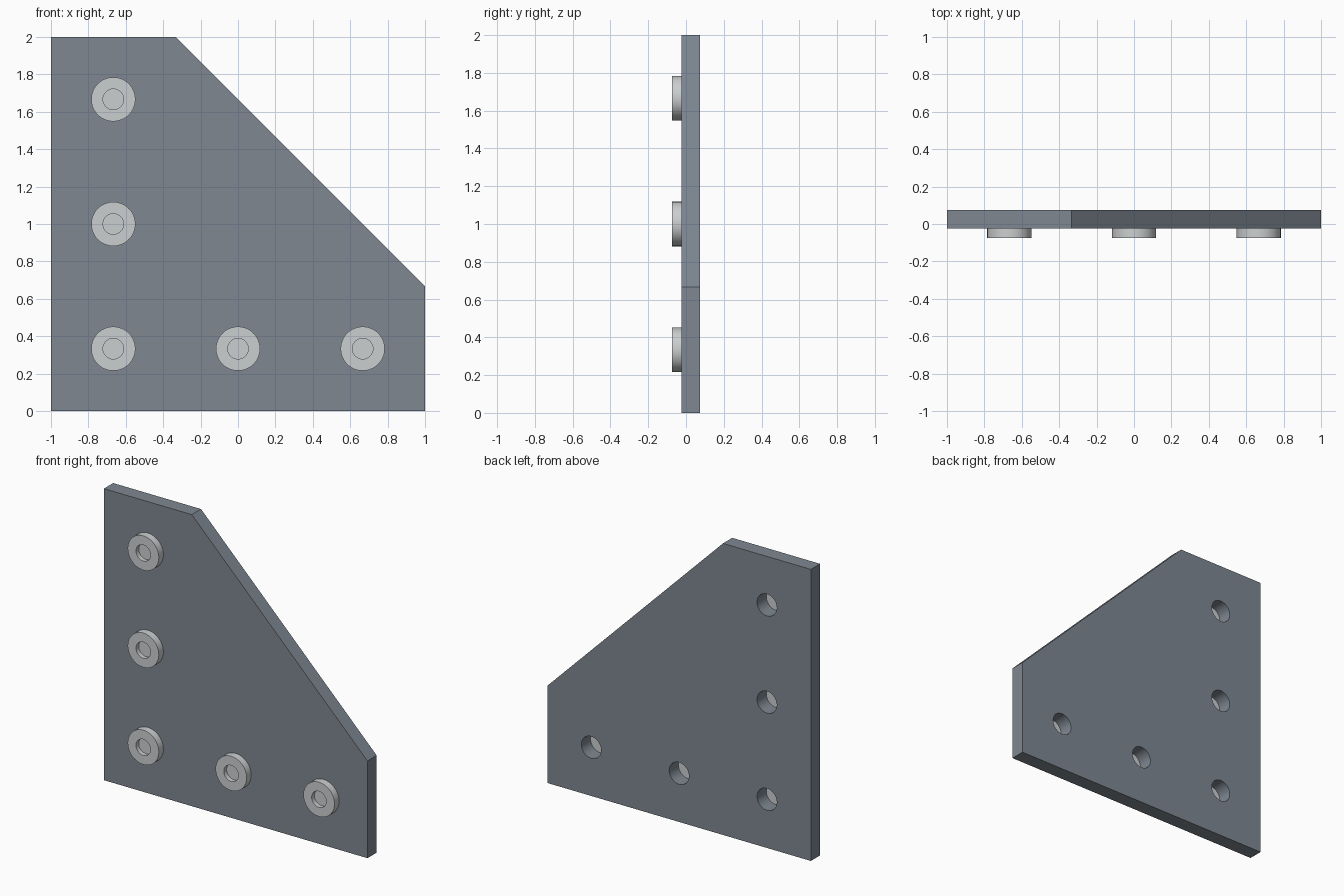
import bpy
import bmesh
import math
from mathutils import Matrix

cube = bpy.data.objects.get("Cube")
if cube:
    bpy.data.objects.remove(cube, do_unlink=True)

FRONT, BACK, HEAD_FRONT = -0.025, 0.075, -0.075
SEGMENTS = 64
STEP = 2 / 3
LOW = STEP / 2
# An L of five bolt positions (x, z)
BOLTS = [(-STEP, LOW + i * STEP) for i in range(3)] + [(i * STEP, LOW) for i in range(2)]


def make_material(name, color):
    mat = bpy.data.materials.new(name)
    mat.use_nodes = True
    mat.diffuse_color = color
    mat.node_tree.nodes["Principled BSDF"].inputs["Base Color"].default_value = color
    return mat


def make_object(name, bm, mat):
    bmesh.ops.recalc_face_normals(bm, faces=bm.faces)
    mesh = bpy.data.meshes.new(name)
    bm.to_mesh(mesh)
    bm.free()
    mesh.materials.append(mat)
    obj = bpy.data.objects.new(name, mesh)
    bpy.context.collection.objects.link(obj)
    return obj


def smooth(obj):
    bpy.ops.object.select_all(action="DESELECT")
    obj.select_set(True)
    bpy.context.view_layer.objects.active = obj
    bpy.ops.object.shade_smooth_by_angle(angle=math.radians(30))


steel = make_material("slate grey", (0.21, 0.245, 0.285, 1))
bright = make_material("light grey", (0.60, 0.62, 0.63, 1))

# Corner plate: extruded outline with one clipped corner
bm = bmesh.new()
outline = [(-1, 0), (1, 0), (1, STEP), (-LOW, 2), (-1, 2)]
face = bm.faces.new([bm.verts.new((x, FRONT, z)) for x, z in outline])
extruded = bmesh.ops.extrude_face_region(bm, geom=[face])["geom"]
bmesh.ops.translate(bm, vec=(0, BACK - FRONT, 0),
                    verts=[v for v in extruded if isinstance(v, bmesh.types.BMVert)])
plate = make_object("corner_plate", bm, steel)

# Bolt holes through the plate
bm = bmesh.new()
for x, z in BOLTS:
    bmesh.ops.create_cone(bm, cap_ends=True, segments=SEGMENTS, radius1=0.075, radius2=0.075,
                          depth=0.4, matrix=Matrix.Translation((x, 0, z))
                          @ Matrix.Rotation(math.pi / 2, 4, "X"))
cutter = make_object("hole_cutter", bm, steel)
cutter.hide_render = True
mod = plate.modifiers.new("bolt_holes", "BOOLEAN")
mod.operation = "DIFFERENCE"
mod.solver = "EXACT"
mod.object = cutter
bpy.context.view_layer.objects.active = plate
bpy.ops.object.modifier_apply(modifier=mod.name)
bpy.data.objects.remove(cutter, do_unlink=True)
smooth(plate)

# Bolt heads: lathed discs with a round blind socket
PROFILE = [(0, -0.045), (0.055, -0.045), (0.055, HEAD_FRONT),
           (0.118, HEAD_FRONT), (0.118, FRONT), (0, FRONT)]
for number, (x, z) in enumerate(BOLTS, 1):
    bm = bmesh.new()
    points = [bm.verts.new((r, y, 0)) for r, y in PROFILE]
    edges = [bm.edges.new(pair) for pair in zip(points, points[1:])]
    bmesh.ops.spin(bm, geom=points + edges, cent=(0, 0, 0), axis=(0, 1, 0),
                   angle=math.tau, steps=SEGMENTS)
    bmesh.ops.remove_doubles(bm, verts=bm.verts, dist=0.0001)
    head = make_object(f"bolt_head_{number}", bm, bright)
    head.location = (x, 0, z)
    smooth(head)
